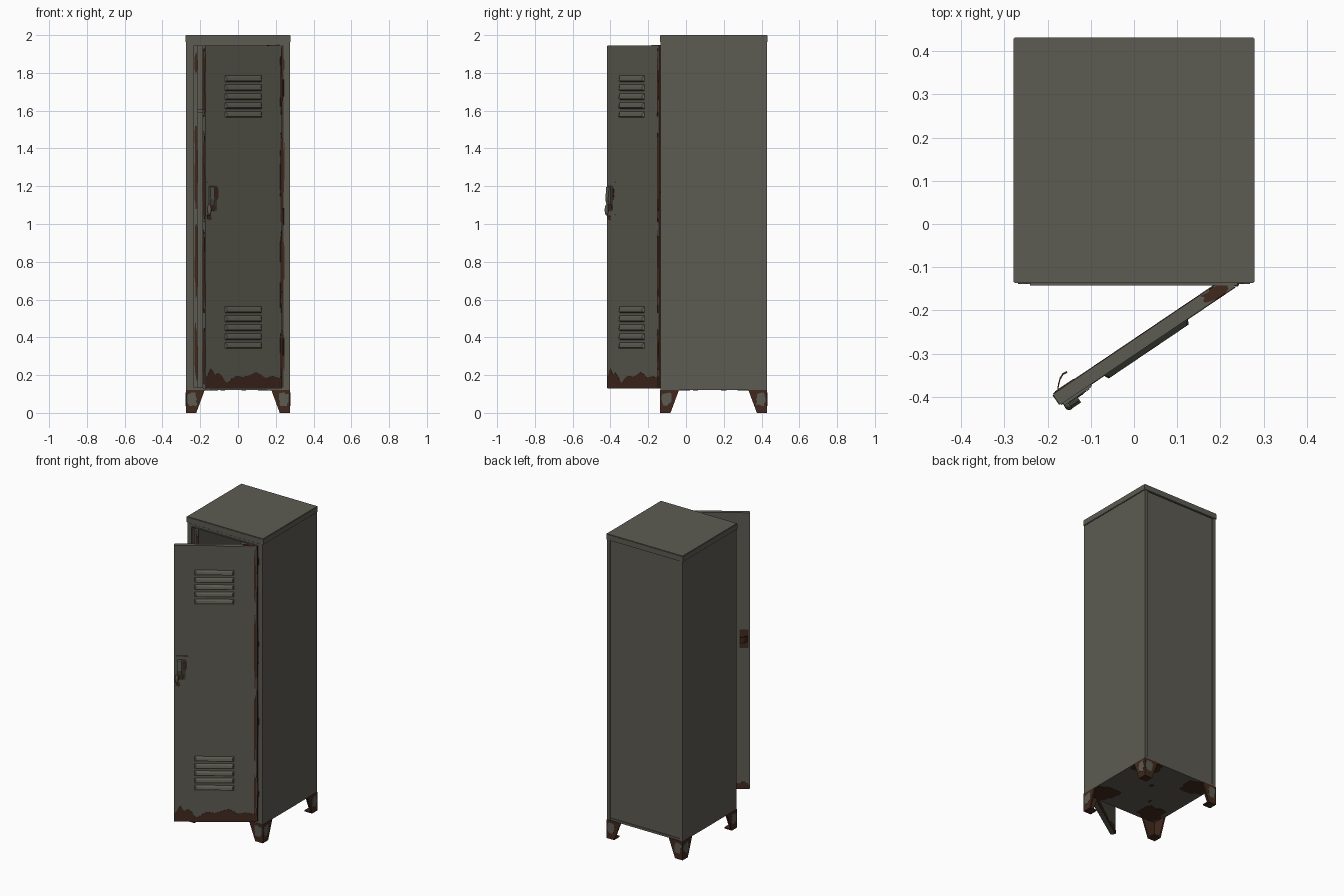
import bpy, bmesh, math, random
from mathutils import Matrix, Vector

if "Cube" in bpy.data.objects:
    bpy.data.objects.remove(bpy.data.objects["Cube"])

random.seed(4)


def material(name, rgb):
    m = bpy.data.materials.new(name)
    m.diffuse_color = (*rgb, 1)
    m.use_nodes = True
    m.node_tree.nodes["Principled BSDF"].inputs["Base Color"].default_value = m.diffuse_color
    return m


PAINT = material("grey_green_paint", (0.108, 0.106, 0.084))
RUST = material("brown_rust", (0.054, 0.022, 0.013))
DARK = material("dark_steel", (0.045, 0.045, 0.038))

# Door frame: local x runs to the hinge, -y is the outer face
DOOR = Matrix.Translation((0.235, -0.145, 0)) @ Matrix.Rotation(math.radians(34), 4, 'Z')
I = Matrix.Identity(4)


def finish(name, bm, mat, M=I):
    me = bpy.data.meshes.new(name)
    bm.to_mesh(me)
    bm.free()
    me.materials.append(mat)
    ob = bpy.data.objects.new(name, me)
    ob.matrix_world = M
    bpy.context.collection.objects.link(ob)
    return ob


def box(name, lo, hi, mat=PAINT, M=I, bevel=0):
    bm = bmesh.new()
    bmesh.ops.create_cube(bm, size=1)
    for v in bm.verts:
        v.co = [lo[i] + (v.co[i] + 0.5) * (hi[i] - lo[i]) for i in range(3)]
    if bevel:
        bmesh.ops.bevel(bm, geom=bm.edges[:], offset=bevel, segments=2, affect='EDGES')
    return finish(name, bm, mat, M)


def prism(name, pts, offset, mat=PAINT, M=I):
    """Polygon extruded by an offset vector."""
    bm = bmesh.new()
    f = bm.faces.new([bm.verts.new(p) for p in pts])
    r = bmesh.ops.extrude_face_region(bm, geom=[f])
    for g in r['geom']:
        if isinstance(g, bmesh.types.BMVert):
            g.co += Vector(offset)
    bmesh.ops.recalc_face_normals(bm, faces=bm.faces[:])
    return finish(name, bm, mat, M)


def blob(name, c, u, v, ru, rv, mat=RUST, M=I, n=18):
    """Irregular flake of paint or rust lying just above a surface."""
    c, u, v = Vector(c), Vector(u), Vector(v)
    nrm = u.cross(v)
    pts = []
    for i in range(n):
        a, k = 2 * math.pi * i / n, random.uniform(0.75, 1.35)
        x = max(-1, min(1, k * math.cos(a))) * ru
        y = max(-1, min(1, k * math.sin(a))) * rv
        pts.append(c + u * x + v * y)
    return prism(name, pts, nrm * 0.0015, mat, M)


X, Y, Z = Vector((1, 0, 0)), Vector((0, 1, 0)), Vector((0, 0, 1))

# Cabinet shell
W, F, B = 0.274, -0.135, 0.428
box("cap", (-0.279, -0.137, 1.96), (0.279, 0.432, 2.0), bevel=0.003)
box("floor_panel", (-W + .002, F + .002, 0.12), (W - .002, B - .002, 0.135))
box("back_panel", (-W + .004, B - 0.014, 0.125), (W - .004, B - 0.006, 1.96))
box("shelf", (-W + .004, -0.09, 1.59), (W - .004, B - 0.014, 1.61))
for s, side in ((-1, "left"), (1, "right")):
    def span(a, b):
        return min(s * a, s * b), max(s * a, s * b)
    a, b = span(W - 0.007, W)
    box(side + "_side_panel", (a, F, 0.12), (b, B, 1.96))
    a, b = span(W - 0.022, W - 0.001)
    box(side + "_back_flange", (a, B - 0.008, 0.12), (b, B, 1.96))
    a, b = span(0.24, W - 0.001)
    box(side + "_front_post", (a, F, 0.12), (b, F + 0.02, 1.96))
    a, b = span(0.236, 0.241)
    box(side + "_jamb", (a, -0.142, 0.135), (b, -0.10, 1.945), PAINT if s < 0 else RUST)
    a, b = span(0.212, 0.238)
    box(side + "_door_stop", (a, -0.108, 0.135), (b, -0.102, 1.945))
box("front_top_rail", (-0.24, F, 1.945), (0.24, F + 0.02, 1.96))
box("front_bottom_rail", (-0.24, F, 0.12), (0.24, F + 0.02, 0.136))
box("top_lip", (-0.238, -0.142, 1.942), (0.238, -0.10, 1.947))
for z, r in ((0.32, 0.16), (0.8, 0.2), (1.3, 0.22), (1.85, 0.06)):
    blob("door_stop_rust", (-0.222, -0.1085, z), X, Z, 0.008, r)
    blob("right_post_rust", (0.243, -0.1355, z), X, Z, 0.003, r * 0.6)

# Legs: tapered angle plates at each corner, rusted with paint flakes left on
T = 0.010
for sx, sxn in ((-1, "left"), (1, "right")):
    for sy, syn in ((-1, "front"), (1, "back")):
        cx, cy = sx * 0.276, (-0.137 if sy < 0 else 0.43)
        name = syn + "_" + sxn + "_leg"
        prof = ((0, 0), (0.055, 0), (0.10, 0.122), (0, 0.122))
        prism(name + "_across", [(cx - sx * d, cy, z) for d, z in prof], (0, -sy * T, 0), RUST)
        prism(name + "_along", [(cx, cy - sy * d, z) for d, z in prof], (-sx * T, 0, 0), RUST)
        foot = [(cx, cy), (cx - sx * .055, cy), (cx - sx * .055, cy - sy * .055), (cx, cy - sy * .055)]
        prism(name + "_foot", [(x, y, 0) for x, y in foot], (0, 0, 0.008), RUST)
        blob(name + "_paint", (cx - sx * 0.034, cy, 0.072), X * -sy, Z, 0.026, 0.036, PAINT)
        blob(name + "_paint", (cx, cy - sy * 0.034, 0.072), Y * sx, Z, 0.026, 0.036, PAINT)
        # Rust spreading on the underside around the leg
        blob("underside_rust", (sx * 0.185, 0.147 + sy * 0.2, 0.12), Y, X, 0.075, 0.08)
        blob("inside_floor_rust", (sx * 0.18, 0.147 + sy * 0.19, 0.135), X, Y, 0.07, 0.07)
for x, y in ((0.03, 0.2), (-0.08, 0.05)):
    blob("underside_rust_spot", (x, y, 0.12), Y, X, 0.014, 0.012)

# Door, standing open
L, D = 0.49, 0.03
box("door", (-L, 0, 0.13), (0, D, 1.945), M=DOOR, bevel=0.002)

# Louvres: pressed hoods in two groups of five
for base in (0.342, 1.565):
    for i in range(5):
        z = base + i * 0.0475
        bm = bmesh.new()
        x0, x1 = -0.368, -0.133
        back = [bm.verts.new(p) for p in ((x0, 0, z), (x1, 0, z), (x1, 0, z + .03), (x0, 0, z + .03))]
        out = [bm.verts.new(p) for p in ((x0 + .006, -.012, z + .003), (x1 - .006, -.012, z + .003),
                                         (x1 - .01, -.008, z + .02), (x0 + .01, -.008, z + .02))]
        bm.faces.new(out)
        for k in range(4):
            j = (k + 1) % 4
            bm.faces.new((back[k], back[j], out[j], out[k]))
        bmesh.ops.recalc_face_normals(bm, faces=bm.faces[:])
        finish("louvre", bm, PAINT, DOOR)
        box("louvre_slot", (x0, -0.001, z - .005), (x1, 0.001, z + .001), DARK, DOOR)

# Rust creeping up the bottom of the door, outside and inside
edge = ((-.488, .185), (-.475, .2), (-.458, .236), (-.445, .225), (-.43, .2), (-.41, .213), (-.385, .195),
        (-.365, .165), (-.345, .16), (-.325, .18), (-.29, .197), (-.25, .19), (-.21, .2), (-.17, .216),
        (-.14, .205), (-.11, .185), (-.06, .195), (-.02, .185), (-.002, .19))
for y, off in ((0.0, -0.0015), (D, 0.0015)):
    pts = [(x, y, z if y == 0 else 0.13 + (z - 0.13) * 0.5) for x, z in edge]
    prism("door_bottom_rust", pts + [(-.002, y, .132), (-.488, y, .132)], (0, off, 0), RUST, DOOR)

# Rust on both door ends, hinge edge and top corner
for z, r in ((0.3, 0.15), (0.75, 0.22), (1.25, 0.24), (1.75, 0.18)):
    blob("door_free_end_rust", (-L, D / 2, z), -Y, Z, 0.014, r, M=DOOR)
    blob("door_hinge_end_rust", (0, D / 2, z), Y, Z, 0.014, r, M=DOOR)
    blob("door_hinge_edge_rust", (-0.008, 0, z), X, Z, 0.007, r, M=DOOR)
blob("door_top_rust", (-0.045, D / 2, 1.945), X, Y, 0.035, 0.0145, M=DOOR)

# Hinges
for z in (0.35, 1.04, 1.72):
    bm = bmesh.new()
    bmesh.ops.create_cone(bm, cap_ends=True, segments=12, radius1=.006, radius2=.006, depth=0.09,
                          matrix=Matrix.Translation((0.237, -0.139, z)))
    finish("hinge", bm, RUST)

# Latch plate with rim, recess and lever
px0, px1, pz0, pz1 = -0.484, -0.404, 1.048, 1.223
box("latch_plate", (px0, -0.006, pz0), (px1, 0, pz1), M=DOOR, bevel=0.002)
box("latch_recess", (px0 + .018, -0.0075, pz0 + .02), (px1 - .018, -0.005, pz1 - .02), DARK, DOOR)
lever = [(-.472, -.007, 1.2), (-.472, -.016, 1.195), (-.472, -.022, 1.13), (-.472, -.014, 1.1), (-.472, -.007, 1.1)]
prism("latch_lever", lever, (0.026, 0, 0), PAINT, DOOR)
blob("latch_plate_rust", (-.424, -.0065, 1.16), X, Z, 0.012, 0.035, M=DOOR)
blob("latch_plate_rust", (-.45, -.0075, 1.085), X, Z, 0.02, 0.02, M=DOOR)
blob("door_rust_below_latch", (-.468, 0, 1.035), X, Z, 0.014, 0.016, M=DOOR)

# Padlock hasp hanging at the outer edge of the plate
bm = bmesh.new()
bmesh.ops.create_uvsphere(bm, u_segments=12, v_segments=8, radius=0.5,
                          matrix=Matrix.Translation((-.474, -.012, 1.075)) @ Matrix.Diagonal((.02, .022, .06, 1)))
finish("latch_knob", bm, PAINT, DOOR)

# Latch hook and rusted backing plate on the inside
box("inner_latch_plate", (-.482, D, 1.06), (-.43, D + .003, 1.18), RUST, DOOR)
arc = [(-.478 + .045 * t, D + 0.028 * math.sin(t * math.pi * 0.6), 1.1) for t in (0, .25, .5, .75, 1)]
arc += [(x, y - .004, z) for x, y, z in reversed(arc)]
prism("inner_latch_hook", arc, (0, 0, 0.04), RUST, DOOR)
